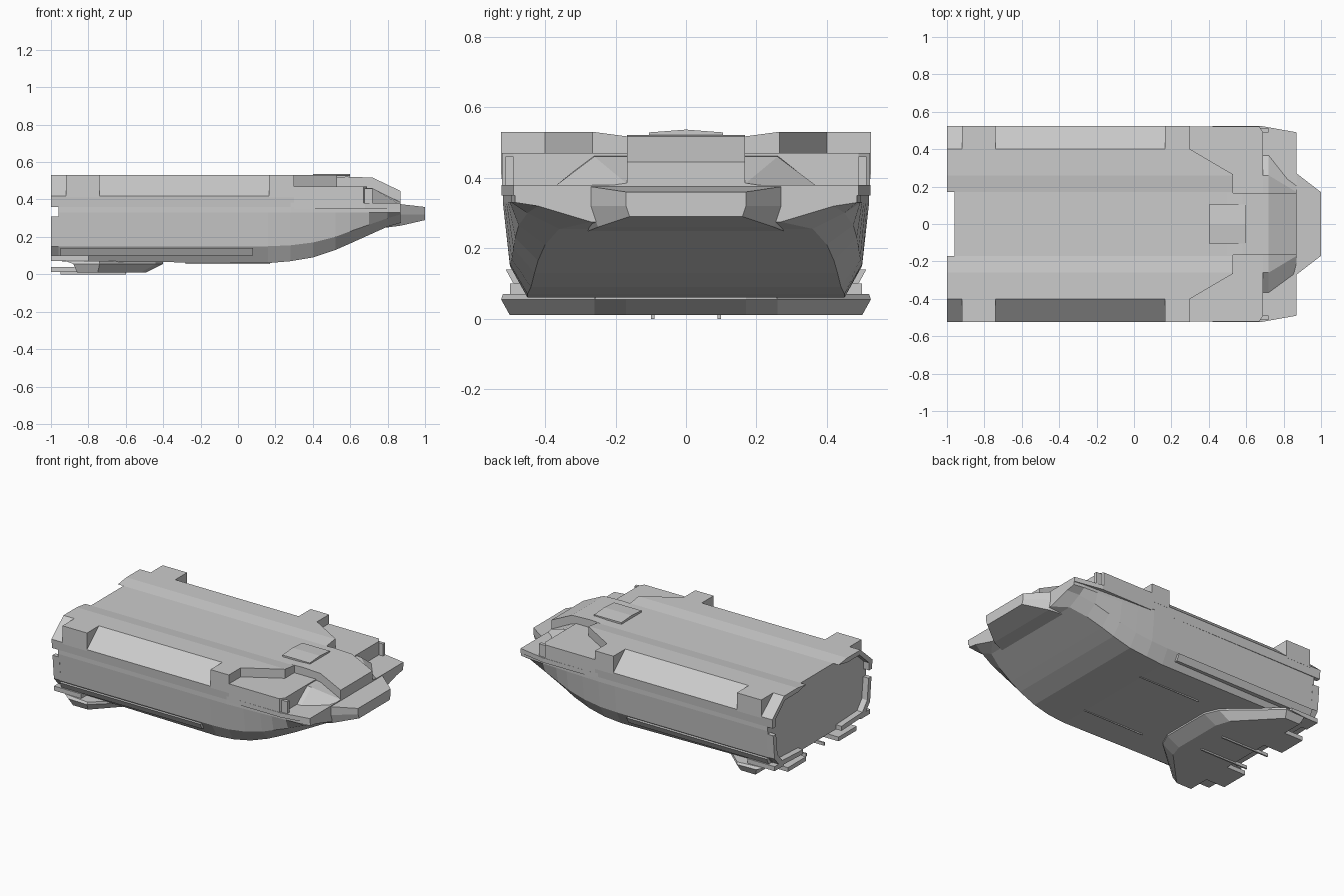
import bpy, bmesh

if "Cube" in bpy.data.objects:
    bpy.data.objects.remove(bpy.data.objects["Cube"])


def make(name, verts, faces):
    me = bpy.data.meshes.new(name)
    me.from_pydata(verts, [], faces)
    bm = bmesh.new()
    bm.from_mesh(me)
    bmesh.ops.remove_doubles(bm, verts=bm.verts, dist=1e-5)
    bmesh.ops.recalc_face_normals(bm, faces=bm.faces)
    bm.to_mesh(me)
    bm.free()
    ob = bpy.data.objects.new(name, me)
    bpy.context.collection.objects.link(ob)
    return ob


def loft(name, rings):
    """Closed rings of equal size joined in order, ends capped."""
    n = len(rings[0])
    verts = [p for r in rings for p in r]
    faces = [list(range(n)), list(range((len(rings) - 1) * n, len(rings) * n))]
    for k in range(len(rings) - 1):
        for i in range(n):
            j = (i + 1) % n
            faces.append([k * n + i, k * n + j, (k + 1) * n + j, (k + 1) * n + i])
    return make(name, verts, faces)


def ring(x, half):
    """Cross-section at x from its +y half (y, z), mirrored."""
    return [(x, y, z) for y, z in half] + [(x, -y, z) for y, z in reversed(half)]


def plan(name, half, z0, z1):
    """Plate from the +y half of its plan outline (x, y), mirrored."""
    pts = half + [(x, -y) for x, y in reversed(half)]
    return loft(name, [[(x, y, z) for x, y in pts] for z in (z0, z1)])


def side_profile(name, pts, y0, y1):
    return loft(name, [[(x, y, z) for x, z in pts] for y in (y0, y1)])


def section_pair(name, pts, x0, x1):
    """Cross-section polygon (y, z) run along x on both sides."""
    for s, tag in ((1, "left"), (-1, "right")):
        loft(name + "_" + tag, [[(x, s * y, z) for y, z in pts] for x in (x0, x1)])


def box_pair(name, x0, x1, y0, y1, z0, z1):
    section_pair(name, [(y0, z0), (y1, z0), (y1, z1), (y0, z1)], x0, x1)


# lower hull: flat belly curving up toward the wide bow
# x, belly z, belly half width, chine z, chine half width, top half width
stations = [(-.96, .07, .44, .15, .50, .515), (.16, .06, .45, .15, .50, .52),
            (.28, .07, .45, .155, .50, .52), (.40, .09, .44, .17, .495, .515),
            (.52, .13, .43, .20, .49, .51), (.60, .165, .42, .23, .485, .505),
            (.70, .21, .40, .265, .475, .50), (.80, .255, .36, .30, .45, .495),
            (.87, .275, .27, .32, .42, .485)]
loft("lower_hull", [ring(x, [(wb, zb), (wc, zc), (wt, .33), (wt, .368)])
                    for x, zb, wb, zc, wc, wt in stations])

# upper body with shallow central channel and sloped shoulders
body = [(.52, .36), (.525, .42), (.40, .53), (.26, .53), (.17, .518)]
loft("upper_body", [ring(-.96, body), ring(.30, body)])

# raised rims around the recessed rear wall, split by a side notch
section_pair("rear_upper_rim", [(.17, .518), (.26, .53), (.40, .53), (.525, .42), (.52, .36),
                                (.49, .36), (.49, .41), (.39, .50), (.26, .50)], -1, -.95)
section_pair("rear_lower_rim", [(.515, .31), (.50, .15), (.44, .08), (.20, .07), (.20, .10),
                                (.42, .11), (.47, .17), (.485, .31)], -1, -.95)

# square shoulder blocks
for nm, x0, x1 in (("rear", -.92, -.74), ("front", .165, .30)):
    box_pair(nm + "_shoulder_block", x0, x1, .39, .525, .41, .53)

# stepped front: shelf, tapered deck and central tongue
plan("front_shelf", [(.28, .522), (.67, .522), (.69, .49), (.69, .2)], .36, .47)
loft("tapered_deck", [ring(x, [(y, .46), (y, .50), (y, .53), (.26, .53), (.17, .518)])
                      for x, y in ((.30, .40), (.53, .265))])
side_profile("centre_tongue", [(.50, .45), (.50, .518), (.58, .522), (.72, .517),
                               (.87, .445), (.87, .36), (.6, .36)], -.167, .167)
loft("tongue_fairing", [ring(.66, [(.38, .37), (.26, .465)]),
                        ring(.72, [(.38, .37), (.26, .46)]),
                        ring(.87, [(.27, .37), (.17, .385)])])
box_pair("shelf_end_fin", .67, .72, .49, .512, .37, .46)

# bow plate and narrowing nose
plan("bow_plate", [(.30, .522), (.68, .524), (.87, .49)], .35, .38)
loft("nose", [ring(.72, [(.30, .24), (.38, .33), (.38, .378)]),
              ring(.87, [(.25, .26), (.27, .32), (.27, .375)]),
              ring(1, [(.16, .29), (.17, .32), (.17, .36)])])

# slightly peaked roof hatch
loft("roof_hatch", [ring(x, [(.105, .512), (.105, .529), (0, .537)]) for x in (.40, .60)])

# side rails along the chine
section_pair("side_rail", [(.46, .10), (.49, .10), (.512, .14), (.47, .14)], -.95, .08)

# rear belly plate with tapered leading edge
loft("rear_belly_plate", [
    [(x, y, z) for x, y in h + [(a, -b) for a, b in reversed(h)]]
    for h, z in (([(-.92, .50), (-.74, .52), (-.44, .26), (-.40, .17)], .07),
                 ([(-.88, .52), (-.74, .525), (-.44, .26), (-.40, .17)], .055),
                 ([(-.86, .50), (-.75, .50), (-.52, .26), (-.49, .17)], .01))])
box_pair("rear_belly_skid", -1, -.84, .17, .36, .012, .04)
box_pair("rear_tail_strip", -1, -.80, .40, .50, .07, .10)

# thin belly strakes
box_pair("belly_strake", -.28, .17, .255, .26, .055, .08)
box_pair("rear_keel", -.95, -.60, .09, .10, 0, .02)
